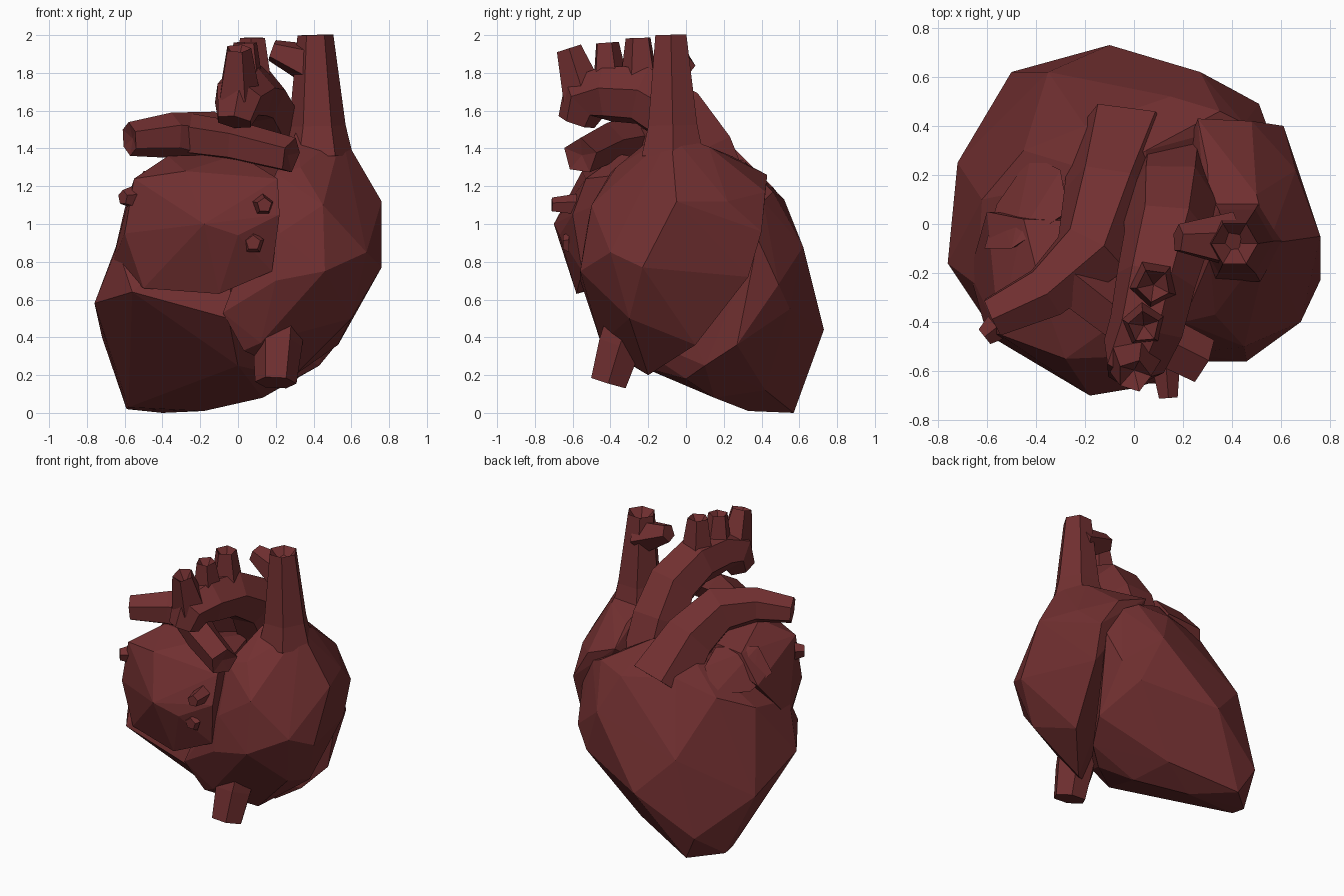
import bpy, bmesh, math
from mathutils import Vector

muscle = bpy.data.materials.new("dark_red_muscle")
muscle.diffuse_color = (0.165, 0.029, 0.03, 1)


def finish(name, bm):
    bmesh.ops.recalc_face_normals(bm, faces=bm.faces)
    mesh = bpy.data.meshes.new(name)
    bm.to_mesh(mesh)
    bm.free()
    mesh.materials.append(muscle)
    obj = bpy.data.objects.new(name, mesh)
    bpy.context.collection.objects.link(obj)
    return obj


def chamber(name, points):
    """Faceted solid stretched around a few corner points."""
    bm = bmesh.new()
    verts = [bm.verts.new(p) for p in points]
    bmesh.ops.convex_hull(bm, input=verts)
    loose = [v for v in bm.verts if not v.link_faces]
    bmesh.ops.delete(bm, geom=loose, context='VERTS')
    return finish(name, bm)


def vessel(name, path, sides=6, turn=0.0, hollow=0.0):
    """Faceted tube; path holds (x, y, z, radius); hollow dents the open end."""
    bm = bmesh.new()
    pts = [Vector(p[:3]) for p in path]
    rings = []
    last = None
    for i, p in enumerate(pts):
        tangent = (pts[min(i + 1, len(pts) - 1)] - pts[max(i - 1, 0)]).normalized()
        if last is None:
            ref = Vector((1, 0, 0)) if abs(tangent.x) < 0.8 else Vector((0, 1, 0))
            side = (ref - tangent * ref.dot(tangent)).normalized()
        else:
            side = last.rotation_difference(tangent) @ side
        last = tangent
        other = tangent.cross(side)
        ring = []
        for k in range(sides):
            a = turn + 2 * math.pi * k / sides
            ring.append(bm.verts.new(p + path[i][3] * (side * math.cos(a) + other * math.sin(a))))
        rings.append(ring)
    for a, b in zip(rings, rings[1:]):
        for k in range(sides):
            n = (k + 1) % sides
            bm.faces.new((a[k], a[n], b[n], b[k]))
    bm.faces.new(rings[0])
    dent = bm.verts.new(pts[-1] - last * hollow)
    for k in range(sides):
        bm.faces.new((rings[-1][k], rings[-1][(k + 1) % sides], dent))
    return finish(name, bm)


# Main pumping body, tapering to the apex
chamber("ventricles", [
    (-0.40, 0.57, 0.0), (-0.59, 0.40, 0.02), (-0.18, 0.33, 0.01), (-0.5, 0.62, 0.18),
    (-0.10, 0.73, 0.44), (-0.72, 0.25, 0.40), (-0.76, -0.16, 0.58), (-0.64, -0.25, 0.88),
    (-0.62, 0.1, 0.95), (0.27, 0.62, 0.88), (0.51, 0.49, 0.68), (0.15, 0.52, 1.13),
    (0.05, 0.3, 1.34), (-0.2, 0.4, 1.16), (-0.45, 0.3, 1.05), (0.52, 0.27, 0.36),
    (0.43, 0.1, 0.25), (0.13, 0.15, 0.08), (-0.56, -0.46, 0.64), (-0.05, -0.48, 0.5),
    (0.0, -0.25, 0.25), (0.0, -0.3, 1.2), (-0.35, 0.62, 0.7), (0.06, 0.42, 0.12),
    (0.35, 0.46, 1.17), (0.3, 0.0, 0.18), (-0.58, 0.3, 0.03), (-0.12, 0.2, 1.33),
    (0.4, 0.55, 0.55), (0.45, 0.41, 1.12), (0.55, 0.38, 0.92)])

# Chambers at the base
chamber("right_atrium", [
    (0.55, -0.08, 1.48), (0.31, -0.14, 1.49), (0.76, -0.05, 1.12), (0.76, -0.23, 0.77),
    (0.68, -0.4, 0.85), (0.46, -0.56, 0.75), (0.2, -0.56, 0.7), (0.45, -0.5, 1.1),
    (0.33, -0.37, 1.3), (0.66, 0.22, 1.12), (0.61, 0.4, 0.96), (0.48, 0.42, 1.17),
    (0.3, 0.24, 1.36), (0.6, 0.33, 0.72), (0.53, 0.05, 0.36), (0.3, -0.2, 0.2),
    (0.12, -0.45, 0.37), (0.6, -0.3, 0.5), (0.26, 0.43, 1.26), (-0.08, -0.49, 0.53),
    (0.03, -0.42, 0.33), (0.22, -0.53, 0.95), (0.2, -0.4, 1.27), (0.5, 0.12, 1.41)])
chamber("left_atrium", [
    (-0.18, -0.7, 1.0), (0.0, -0.67, 0.94), (0.22, -0.6, 1.05), (0.21, -0.53, 1.24),
    (-0.28, -0.55, 1.28), (-0.55, -0.45, 1.24), (-0.6, -0.45, 0.95), (-0.5, -0.47, 0.66),
    (-0.1, -0.58, 0.63), (0.18, -0.55, 0.75), (0.0, -0.35, 1.37), (-0.37, -0.3, 1.36),
    (-0.6, 0.05, 1.08), (-0.45, 0.02, 1.26), (0.1, 0.0, 1.3), (-0.67, -0.2, 0.78)])
chamber("left_auricle", [
    (-0.42, 0.28, 1.06), (-0.56, 0.08, 1.04), (-0.61, -0.1, 1.12), (-0.27, 0.05, 1.27),
    (-0.3, 0.22, 1.2), (-0.5, -0.1, 1.28), (-0.27, 0.0, 0.95)])

# Great vessels
vessel("aorta", [
    (0.16, 0.17, 1.15, 0.2), (0.15, 0.08, 1.38, 0.2), (0.14, -0.04, 1.57, 0.18),
    (0.09, -0.23, 1.68, 0.165), (0.05, -0.42, 1.69, 0.155), (0.0, -0.54, 1.66, 0.14),
    (-0.02, -0.58, 1.54, 0.1)], 6)
vessel("pulmonary_trunk", [
    (-0.03, 0.31, 1.05, 0.24), (-0.1, 0.11, 1.31, 0.19), (-0.17, -0.12, 1.44, 0.165),
    (-0.36, -0.28, 1.47, 0.12), (-0.575, -0.38, 1.45, 0.09)], 6, 0, 0.02)
vessel("pulmonary_branch", [
    (-0.28, -0.2, 1.47, 0.12), (0.0, -0.42, 1.43, 0.11), (0.28, -0.56, 1.36, 0.1)],
    5, 0, 0.02)
vessel("upper_vein", [
    (0.42, -0.07, 1.36, 0.19), (0.42, -0.07, 1.52, 0.15), (0.41, -0.08, 2.0, 0.095)],
    6, 0, 0.1)
vessel("upper_vein_branch", [
    (0.4, -0.07, 1.84, 0.12), (0.18, -0.06, 1.92, 0.06)], 5)
vessel("lower_vein", [
    (0.22, -0.28, 0.55, 0.14), (0.21, -0.35, 0.36, 0.13), (0.2, -0.41, 0.16, 0.11)], 6)

# Three branches on the arch
for i, (x, y, z, lean, r) in enumerate([
        (0.0, -0.54, 1.93, -0.08, 0.07), (0.04, -0.4, 1.96, -0.02, 0.065),
        (0.08, -0.24, 1.985, -0.01, 0.07)]):
    vessel("arch_branch_%d" % (i + 1), [
        (x, y, 1.68, r * 1.7), (x, y + lean, z, r)], 5, 0.4 * i, 0.08)

# Short pulmonary vein stubs
for i, (x, y, z, dx, dy) in enumerate([
        (-0.56, -0.42, 1.14, -0.05, -0.04), (0.13, -0.58, 1.1, 0.01, -0.13),
        (0.08, -0.62, 0.9, 0.0, -0.03)]):
    vessel("vein_stub_%d" % (i + 1), [
        (x, y, z, 0.06), (x + dx, y + dy, z, 0.04)], 5, 0.3)
